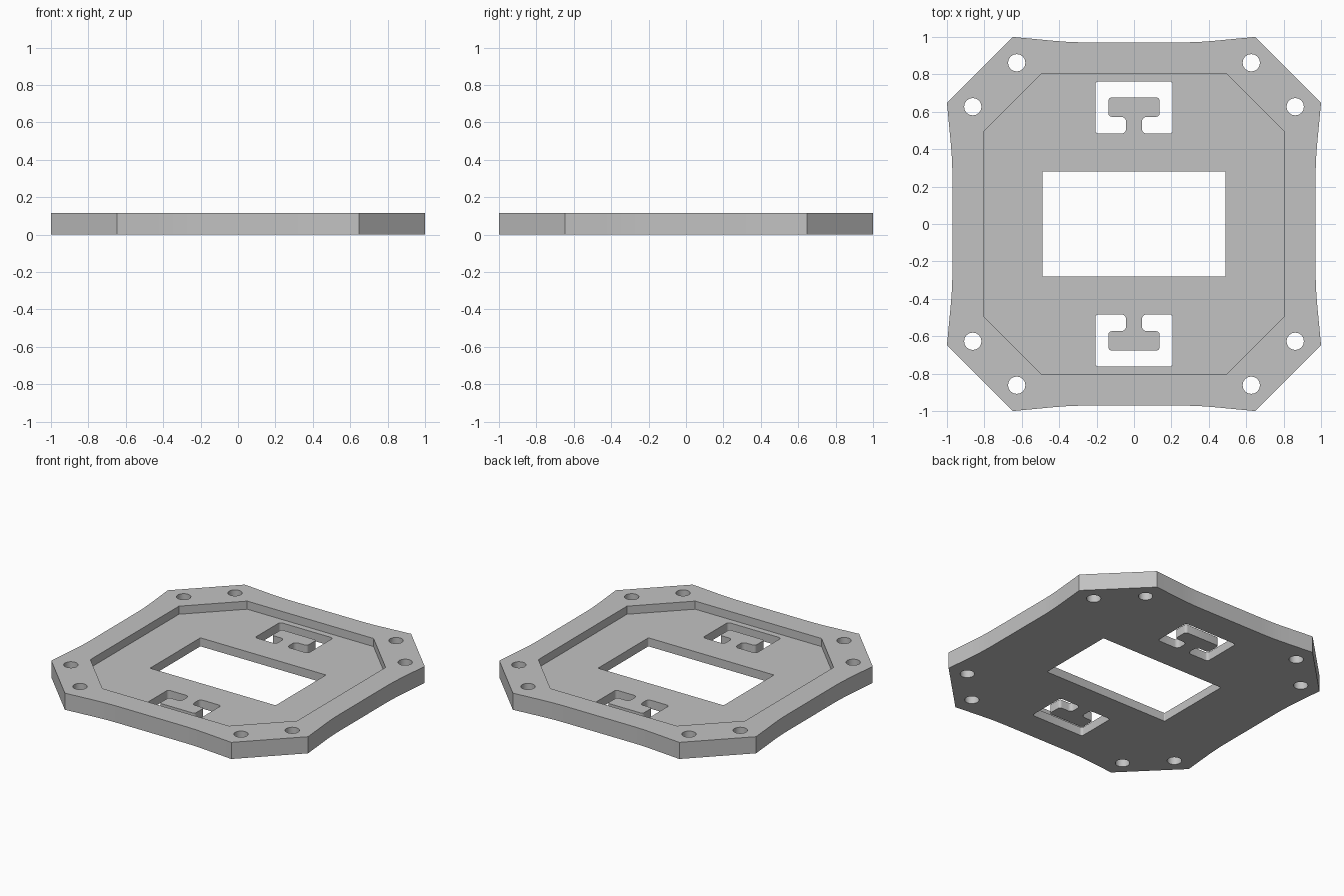
import bpy, bmesh, math
from mathutils import Vector

HEIGHT, FLOOR = 0.117, 0.06

cube = bpy.data.objects.get("Cube")
if cube:
    bpy.data.objects.remove(cube, do_unlink=True)

grey = bpy.data.materials.new("light_grey")
grey.use_nodes = True
grey.diffuse_color = (0.54, 0.54, 0.54, 1)
grey.node_tree.nodes["Principled BSDF"].inputs["Base Color"].default_value = grey.diffuse_color


def rounded(corners, steps=5):
    """Round each (x, y, cut) corner with a curve starting 'cut' away from it."""
    out = []
    for i, (x, y, cut) in enumerate(corners):
        p = Vector((x, y))
        if not cut:
            out.append(p)
            continue
        before = Vector(corners[i - 1][:2])
        after = Vector(corners[(i + 1) % len(corners)][:2])
        a = p + (before - p).normalized() * cut
        b = p + (after - p).normalized() * cut
        turn = (p - a).angle(b - p)
        if turn < 0.5:  # shallow bend: parabola
            out += [a.lerp(p, t).lerp(p.lerp(b, t), t) for t in (k / steps for k in range(steps + 1))]
        else:           # square corner: quarter circle
            centre = a + b - p
            for k in range(steps + 1):
                ang = k / steps * math.pi / 2
                out.append(centre + (a - centre) * math.cos(ang) + (b - centre) * math.sin(ang))
    return out


def prism(name, points, z0, z1):
    """Extrude a flat outline from z0 to z1."""
    bm = bmesh.new()
    face = bm.faces.new([bm.verts.new((p[0], p[1], z0)) for p in points])
    grown = bmesh.ops.extrude_face_region(bm, geom=[face])
    top = [v for v in grown["geom"] if isinstance(v, bmesh.types.BMVert)]
    bmesh.ops.translate(bm, verts=top, vec=(0, 0, z1 - z0))
    bmesh.ops.recalc_face_normals(bm, faces=bm.faces)
    mesh = bpy.data.meshes.new(name)
    bm.to_mesh(mesh)
    bm.free()
    mesh.materials.append(grey)
    obj = bpy.data.objects.new(name, mesh)
    bpy.context.collection.objects.link(obj)
    return obj


def octagon(half, corner):
    pts = []
    for x, y in ((half, -corner), (half, corner), (corner, half), (-corner, half)):
        pts.append((x, y))
    return pts + [(-x, -y) for x, y in pts]


# Outer outline: one side with a shallow waist, turned four times
side = [(1.0, -0.648, 0), (0.971, -0.34, 0.09), (0.971, 0.34, 0.09), (1.0, 0.648, 0)]
outline = []
for turn in range(4):
    outline += side
    side = [(-y, x, c) for x, y, c in side]
plate = prism("mounting_plate", rounded(outline), 0, HEIGHT)

# Shallow recess and the central window
cutters = [prism("recess_cutter", octagon(0.805, 0.492), FLOOR, HEIGHT + 0.1)]
window = [(0.489, -0.28, 0.006), (0.489, 0.28, 0.006), (-0.489, 0.28, 0.006), (-0.489, -0.28, 0.006)]
cutters.append(prism("window_cutter", rounded(window), -0.1, HEIGHT + 0.1))

# Hooked slots that leave a T-shaped tongue, mirrored front to back
half_slot = [(0.042, 0.573, 0.026), (0.042, 0.483, 0.026), (0.207, 0.483, 0.018), (0.207, 0.763, 0.018)]
half_head = [(0.137, 0.677, 0.018), (0.137, 0.573, 0.018)]
right = half_head + half_slot
slot = right + [(-x, y, c) for x, y, c in reversed(right)]
for sign in (1, -1):
    pts = rounded([(x, y * sign, c) for x, y, c in slot])
    cutters.append(prism("slot_cutter", pts, -0.1, HEIGHT + 0.1))

# Two screw holes at each cut corner
for sx in (1, -1):
    for sy in (1, -1):
        for x, y in ((0.627, 0.862), (0.862, 0.627)):
            ring = [(sx * x + 0.046 * math.cos(a), sy * y + 0.046 * math.sin(a))
                    for a in (k * math.tau / 32 for k in range(32))]
            cutters.append(prism("hole_cutter", ring, -0.1, HEIGHT + 0.1))

# Cut everything out of the plate
bpy.ops.object.select_all(action="DESELECT")
plate.select_set(True)
bpy.context.view_layer.objects.active = plate
for cutter in cutters:
    cutter.hide_render = True
    mod = plate.modifiers.new("cut", "BOOLEAN")
    mod.operation = "DIFFERENCE"
    mod.solver = "EXACT"
    mod.object = cutter
    bpy.ops.object.modifier_apply(modifier=mod.name)
    bpy.data.objects.remove(cutter, do_unlink=True)

bpy.ops.object.shade_smooth_by_angle(angle=math.radians(30))
